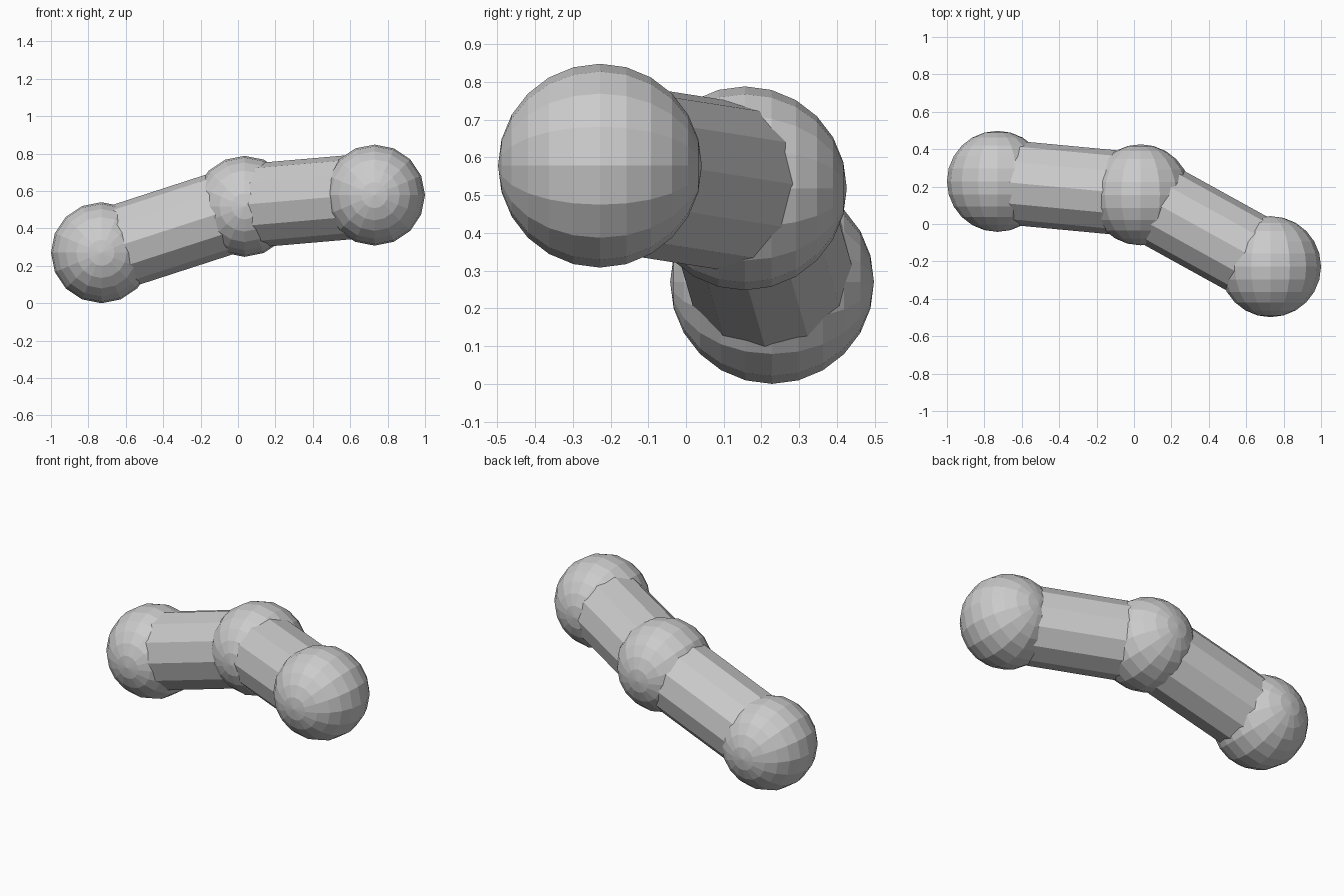
import bpy
from math import pi
from mathutils import Vector

if "Cube" in bpy.data.objects:
    bpy.data.objects.remove(bpy.data.objects["Cube"])

JOINT_R, BAR_R = 0.27, 0.225
joints = [Vector(p) for p in ((-0.73, 0.228, 0.27), (0.035, 0.156, 0.518), (0.73, -0.228, 0.578))]


def ball(name, centre):
    # low-poly ball with its poles along the y axis
    bpy.ops.mesh.primitive_uv_sphere_add(segments=16, ring_count=12, radius=JOINT_R,
                                         location=centre, rotation=(pi / 2, 0, 0))
    bpy.context.object.name = name


def bar(name, a, b):
    # faceted rod spanning two joint centres
    d = b - a
    bpy.ops.mesh.primitive_cylinder_add(vertices=12, radius=BAR_R, depth=d.length,
                                        location=(a + b) / 2,
                                        rotation=d.to_track_quat('Z', 'Y').to_euler())
    bpy.context.object.name = name


# Joint balls
for name, p in zip(("left_ball", "middle_ball", "right_ball"), joints):
    ball(name, p)

# Connecting rods
bar("left_rod", joints[0], joints[1])
bar("right_rod", joints[1], joints[2])
